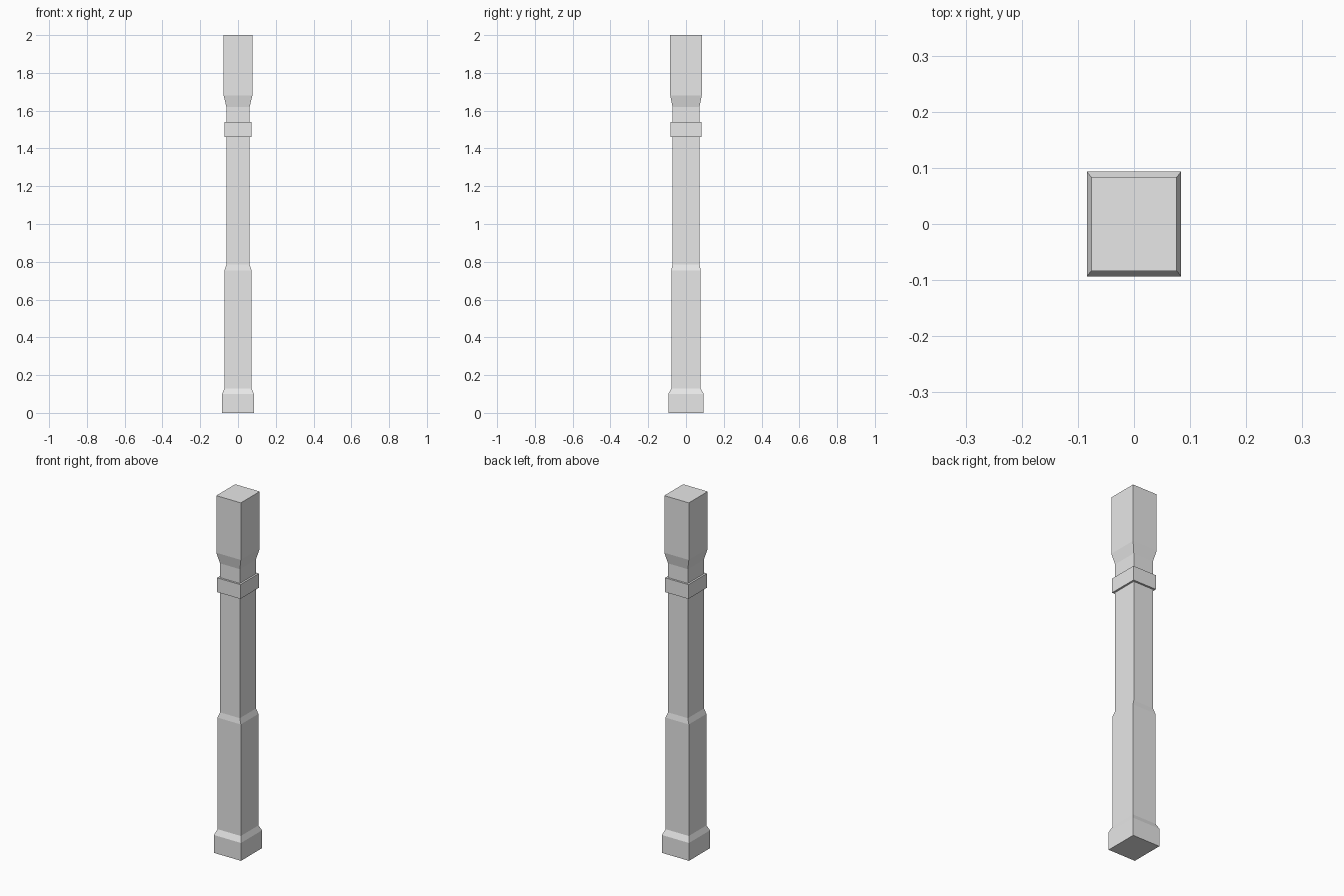
import bpy
import bmesh

default = bpy.data.objects.get("Cube")
if default:
    bpy.data.objects.remove(default, do_unlink=True)

# Single plain grey
grey = bpy.data.materials.new("light grey")
grey.use_nodes = True
colour = (0.8, 0.8, 0.8, 1)
grey.diffuse_color = colour
grey.node_tree.nodes["Principled BSDF"].inputs["Base Color"].default_value = colour


def stacked_block(name, sections):
    """Closed solid through rectangular sections (half width, half depth, z)."""
    bm = bmesh.new()
    rings = [[bm.verts.new((sx * hx, sy * hy, z))
              for sx, sy in ((-1, -1), (1, -1), (1, 1), (-1, 1))]
             for hx, hy, z in sections]
    for low, high in zip(rings, rings[1:]):
        for i in range(4):
            j = (i + 1) % 4
            bm.faces.new((low[i], low[j], high[j], high[i]))
    bm.faces.new(rings[0][::-1])
    bm.faces.new(rings[-1])
    mesh = bpy.data.meshes.new(name)
    bm.to_mesh(mesh)
    bm.free()
    mesh.materials.append(grey)
    obj = bpy.data.objects.new(name, mesh)
    bpy.context.collection.objects.link(obj)
    return obj


# Post: foot, chamfer, lower block, shoulder, slim shaft, flare, head
foot = (0.084, 0.0935)
lower = (0.072, 0.078)
shaft = (0.0615, 0.0715)
head = (0.076, 0.0835)
stacked_block("post", [
    (*foot, 0), (*foot, 0.10),
    (*lower, 0.13), (*lower, 0.755),
    (*shaft, 0.785), (*shaft, 1.62),
    (*head, 1.68), (*head, 2),
])

# Square band around the upper shaft
band = (0.072, 0.082)
stacked_block("collar_band", [(*band, 1.46), (*band, 1.54)])
